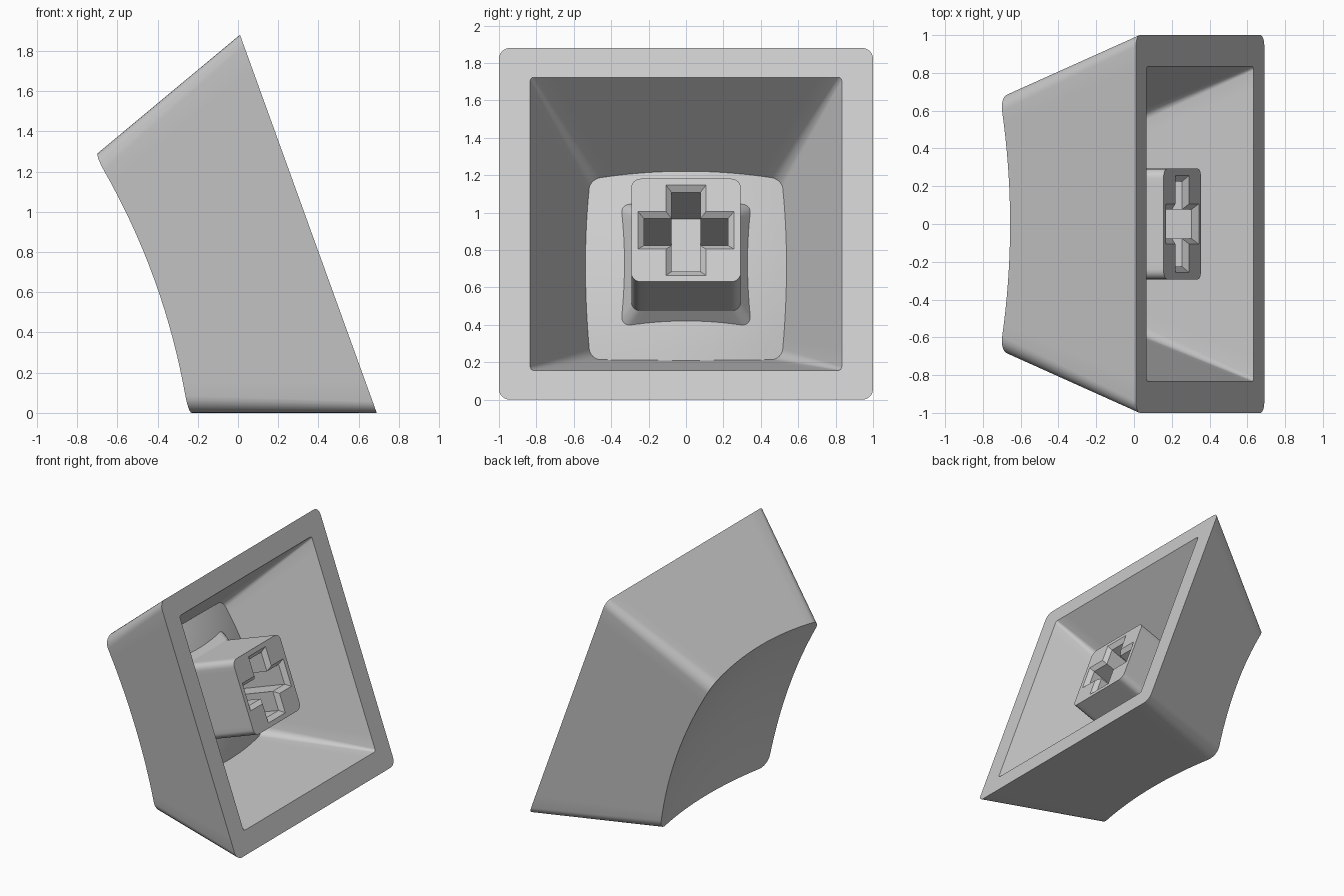
import bpy, bmesh, math
from mathutils import Matrix, Vector

cube = bpy.data.objects.get("Cube")
if cube:
    bpy.data.objects.remove(cube, do_unlink=True)

# One plain grey
grey = bpy.data.materials.new("grey plastic")
grey.use_nodes = True
colour = (0.6, 0.6, 0.6, 1)
grey.diffuse_color = colour
grey.node_tree.nodes["Principled BSDF"].inputs["Base Color"].default_value = colour

# The cap rests on one sloping wall: local z points out of its open side
TILT = 0.347
s, c = math.sin(TILT), math.cos(TILT)
axes = Matrix(((0, -s, c), (1, 0, 0), (0, c, s))).to_4x4()
frame = Matrix.Translation((0.35, 0, c)) @ axes


def dish(centre, radius):
    """Depth of a shallow bowl at a distance from the axis."""
    return lambda x, y: centre + (x * x + y * y) / (2 * radius)


top_dish = dish(0.737, 3.2)
floor_dish = dish(0.591, 2.1)


def rounded_square(half, r, arc=6, side=16):
    """Points around a square with round corners."""
    pts = []
    for q in range(4):
        turn = Matrix.Rotation(q * math.pi / 2, 2)
        k = half - r
        for i in range(1, side):
            pts.append(turn @ Vector((half, k * (2 * i / side - 1))))
        for i in range(arc + 1):
            a = i / arc * math.pi / 2
            pts.append(turn @ Vector((k + r * math.cos(a), k + r * math.sin(a))))
    return pts


def flat(pts, depth):
    return [Vector((p.x, p.y, -depth)) for p in pts]


def meet(half_at, r, surface):
    """Loop where a tapering square wall meets a bowl."""
    out = []
    for i in range(len(rounded_square(1, r))):
        d = 0.7
        for _ in range(8):
            p = rounded_square(half_at(d), r)[i]
            d = surface(p.x, p.y)
        out.append(Vector((p.x, p.y, -d)))
    return out


def bowl(edge, surface, steps=10):
    """Rings shrinking from an edge loop across a bowl."""
    rings = []
    for j in range(1, steps):
        k = 1 - j / steps
        rings.append([Vector((p.x * k, p.y * k, -surface(p.x * k, p.y * k))) for p in edge])
    return rings


def skin(bm, rings):
    """Join successive loops with quads."""
    loops = [[bm.verts.new(p) for p in ring] for ring in rings]
    for a, b in zip(loops, loops[1:]):
        for i in range(len(a)):
            j = (i + 1) % len(a)
            bm.faces.new((a[i], a[j], b[j], b[i]))
    return loops


def finish(name, bm):
    bmesh.ops.recalc_face_normals(bm, faces=bm.faces)
    mesh = bpy.data.meshes.new(name)
    bm.to_mesh(mesh)
    bm.free()
    obj = bpy.data.objects.new(name, mesh)
    bpy.context.collection.objects.link(obj)
    mesh.transform(frame)
    mesh.materials.append(grey)
    bpy.ops.object.select_all(action="DESELECT")
    obj.select_set(True)
    bpy.context.view_layer.objects.active = obj
    bpy.ops.object.shade_smooth_by_angle(angle=math.radians(25))
    return obj


# Hollow shell: dished top, outer walls, rim, inner walls, curved floor
outer_edge = meet(lambda d: 1 - 0.362 * d, 0.09, top_dish)
inner_edge = meet(lambda d: 0.833 - 0.448 * d, 0.06, floor_dish)
rings = bowl(outer_edge, top_dish)[::-1]
rings += [outer_edge, flat(rounded_square(1, 0.06), 0)]
rings += [flat(rounded_square(0.833, 0.02), 0), inner_edge]
rings += bowl(inner_edge, floor_dish)
bm = bmesh.new()
loops = skin(bm, rings)
bm.faces.new(loops[0])
bm.faces.new(loops[-1])
finish("cap_shell", bm)


# Mounting stem with a flared foot and a cross-shaped socket
def cross(arm, half):
    pts = []
    for q in range(4):
        turn = Matrix.Rotation(q * math.pi / 2, 2)
        pts += [turn @ Vector(p) for p in ((arm, -half), (arm, half), (half, half))]
    return pts


STEM_END = 0.1
bm = bmesh.new()
foot = meet(lambda d: 0.2925 + 0.63 * (d - 0.559), 0.05, lambda x, y: floor_dish(x, y) + 0.004)
stem = skin(bm, [foot, flat(rounded_square(0.2925, 0.05), 0.559),
                 flat(rounded_square(0.2925, 0.05), STEM_END)])
socket = skin(bm, [flat(cross(0.257, 0.107), STEM_END),
                   flat(cross(0.225, 0.077), STEM_END + 0.03),
                   flat(cross(0.225, 0.077), 0.55)])
bm.faces.new(socket[-1])
border = []
for loop in (stem[-1], socket[0]):
    border += [bm.edges.get((v, loop[i - 1])) for i, v in enumerate(loop)]
bmesh.ops.triangle_fill(bm, edges=border, use_beauty=True, normal=(0, 0, 1))
finish("mounting_stem", bm)
